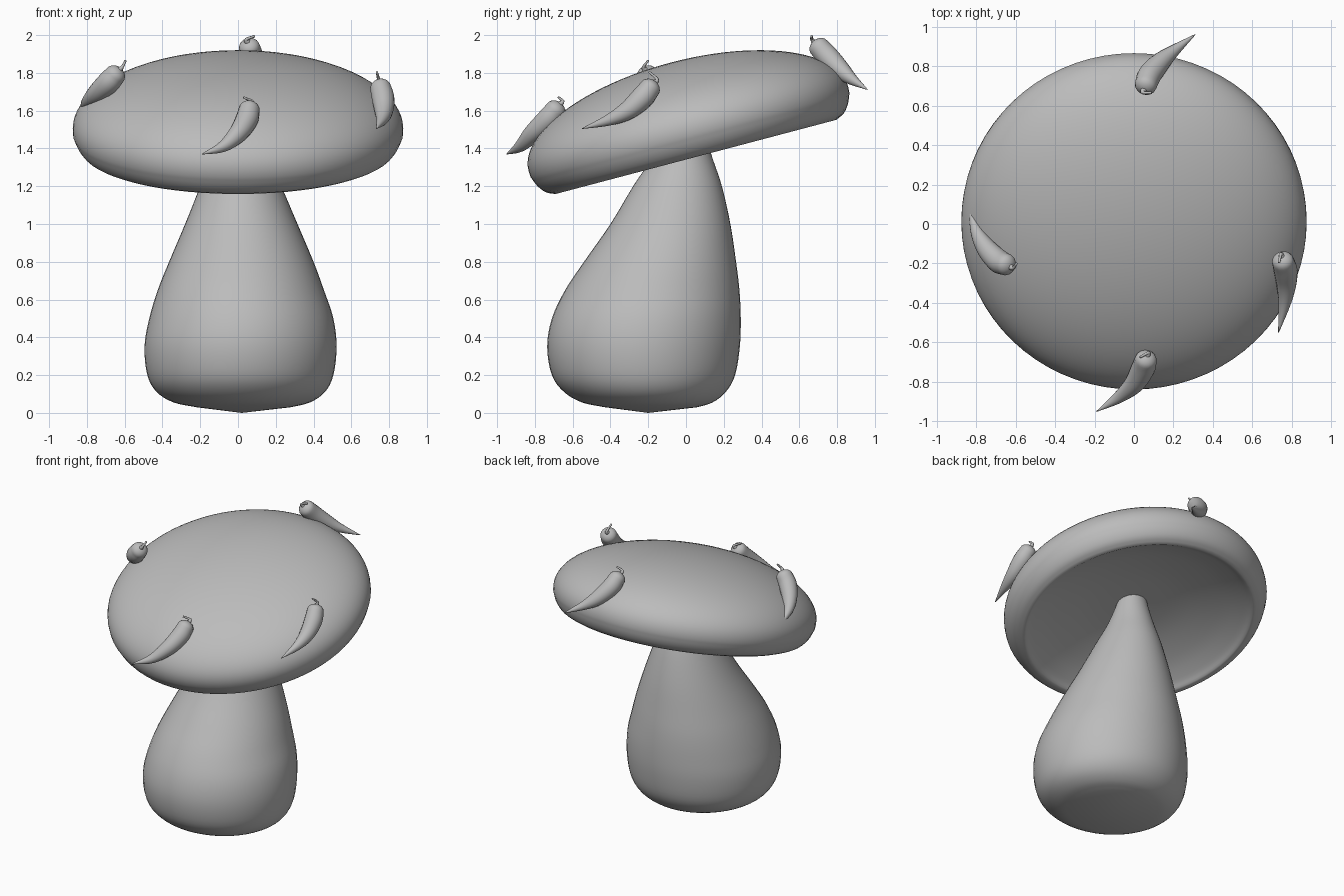
import bpy, bmesh, math
from mathutils import Vector, Matrix

if "Cube" in bpy.data.objects:
    bpy.data.objects.remove(bpy.data.objects["Cube"])

grey = bpy.data.materials.new("plain grey")
grey.diffuse_color = (0.5, 0.5, 0.5, 1)
grey.use_nodes = True
grey.node_tree.nodes["Principled BSDF"].inputs["Base Color"].default_value = grey.diffuse_color


def spline(points, steps):
    """Catmull-Rom interpolation of tuples of any length."""
    out = []
    n = len(points)
    for i in range(n - 1):
        p1, p2 = points[i], points[i + 1]
        p0 = points[i - 1] if i else [2 * a - b for a, b in zip(p1, p2)]
        p3 = points[i + 2] if i + 2 < n else [2 * b - a for a, b in zip(p1, p2)]
        for s in range(steps):
            t = s / steps
            out.append(tuple(
                0.5 * (2 * b + (c - a) * t + (2 * a - 5 * b + 4 * c - d) * t * t
                       + (3 * b - a - 3 * c + d) * t ** 3)
                for a, b, c, d in zip(p0, p1, p2, p3)))
    out.append(tuple(points[-1]))
    return out


def skin(name, rings):
    """Join rings of points into a smooth closed skin."""
    bm = bmesh.new()
    loops = [[bm.verts.new(p) for p in ring] for ring in rings]
    n = len(loops[0])
    for a, b in zip(loops, loops[1:]):
        for i in range(n):
            j = (i + 1) % n
            bm.faces.new((a[i], a[j], b[j], b[i]))
    bm.faces.new(loops[0])
    bm.faces.new(loops[-1])
    bmesh.ops.remove_doubles(bm, verts=bm.verts, dist=0.00005)
    bmesh.ops.recalc_face_normals(bm, faces=bm.faces)
    for f in bm.faces:
        f.smooth = True
    me = bpy.data.meshes.new(name)
    bm.to_mesh(me)
    bm.free()
    me.materials.append(grey)
    ob = bpy.data.objects.new(name, me)
    bpy.context.collection.objects.link(ob)
    return ob


def circle(rx, ry, n):
    return [(rx * math.cos(2 * math.pi * i / n), ry * math.sin(2 * math.pi * i / n))
            for i in range(n)]


def tube(name, path, sides=16):
    """Sweep a circle along (x, y, z, radius) points."""
    pts = [Vector(p[:3]) for p in path]
    rings, side, last = [], None, None
    for i, p in enumerate(pts):
        t = (pts[min(i + 1, len(pts) - 1)] - pts[max(i - 1, 0)]).normalized()
        if side is None:
            side = t.orthogonal().normalized()
        else:
            side = last.rotation_difference(t) @ side
        last = t
        up = t.cross(side)
        rings.append([p + side * x + up * y
                      for x, y in circle(path[i][3], path[i][3], sides)])
    return skin(name, rings)


# Stem: leaning pear shape, (z, x min, x max, y min, y max)
sections = [
    (0.03, -0.22, 0.28, -0.43, 0.06), (0.055, -0.34, 0.38, -0.55, 0.14),
    (0.11, -0.43, 0.46, -0.645, 0.21), (0.2, -0.48, 0.505, -0.71, 0.26),
    (0.35, -0.495, 0.522, -0.735, 0.285), (0.5, -0.47, 0.505, -0.71, 0.29),
    (0.65, -0.425, 0.455, -0.64, 0.283), (0.8, -0.365, 0.4, -0.54, 0.265),
    (1.0, -0.28, 0.315, -0.40, 0.235), (1.2, -0.20, 0.23, -0.28, 0.19),
    (1.35, -0.14, 0.165, -0.18, 0.14), (1.5, -0.095, 0.12, -0.10, 0.095),
    (1.65, -0.06, 0.08, -0.05, 0.06)]
rings = [[(0.02, -0.2, 0.0)] * 48]
for z, x0, x1, y0, y1 in spline(sections, 4):
    rings.append([((x0 + x1) / 2 + x, (y0 + y1) / 2 + y, z)
                  for x, y in circle((x1 - x0) / 2, (y1 - y0) / 2, 48)])
skin("mushroom_stem", rings)

# Cap: lathed dome with a rolled rim and a hollow underside, tilted back
profile = [(0.875 * math.sin(a), 0.155 + 0.362 * math.cos(a))
           for a in (math.pi / 2 * i / 24 for i in range(25))]
profile += spline([(0.873, 0.12), (0.85, 0.065), (0.815, 0.022), (0.768, 0.0)], 3)
profile += spline([(0.755, 0.004), (0.70, 0.037), (0.55, 0.095),
                   (0.3, 0.15), (0.0, 0.17)], 4)
cap = skin("mushroom_cap", [[(x, y, h) for x, y in circle(max(r, 0.0), max(r, 0.0), 72)]
                            for r, h in profile])
cap.data.transform(Matrix.Translation((0, 0.052, 1.355))
                   @ Matrix.Rotation(math.radians(14.8), 4, 'X'))

# Chillies: head-to-tip path, then the end of the stalk
chillies = {
    "front": ([(0.06, -0.69, 1.605), (0.045, -0.735, 1.55), (0.0, -0.81, 1.48),
               (-0.08, -0.88, 1.41), (-0.19, -0.95, 1.37)], (0.03, -0.675, 1.67)),
    "left": ([(-0.65, -0.205, 1.79), (-0.69, -0.185, 1.745), (-0.75, -0.12, 1.69),
              (-0.80, -0.03, 1.645), (-0.833, 0.10, 1.605)], (-0.595, -0.20, 1.865)),
    "back": ([(0.06, 0.705, 1.935), (0.08, 0.755, 1.88), (0.135, 0.82, 1.815),
              (0.205, 0.88, 1.765), (0.31, 0.96, 1.712)], (0.09, 0.665, 1.995)),
    "right": ([(0.755, -0.19, 1.72), (0.768, -0.235, 1.665), (0.772, -0.31, 1.60),
               (0.762, -0.41, 1.55), (0.732, -0.55, 1.505)], (0.735, -0.195, 1.805)),
}
radii = (0.056, 0.06, 0.05, 0.03, 0.002)
for side, (path, tip) in chillies.items():
    body = spline([p + (r,) for p, r in zip(path, radii)], 5)
    head = Vector(path[0])
    back = (head - Vector(path[1])).normalized()
    # rounded shoulder in front of the first section
    dome = [(*(head + back * 0.045 * math.cos(a)), 0.056 * math.sin(a))
            for a in (math.pi / 2 * i / 6 for i in range(6))]
    tube(side + "_chilli", dome + body)
    base = head + back * 0.035
    mid = head + back * 0.06
    tube(side + "_chilli_stalk",
         spline([(*base, 0.018), (*mid, 0.009), (*tip, 0.006)], 4), 8)
